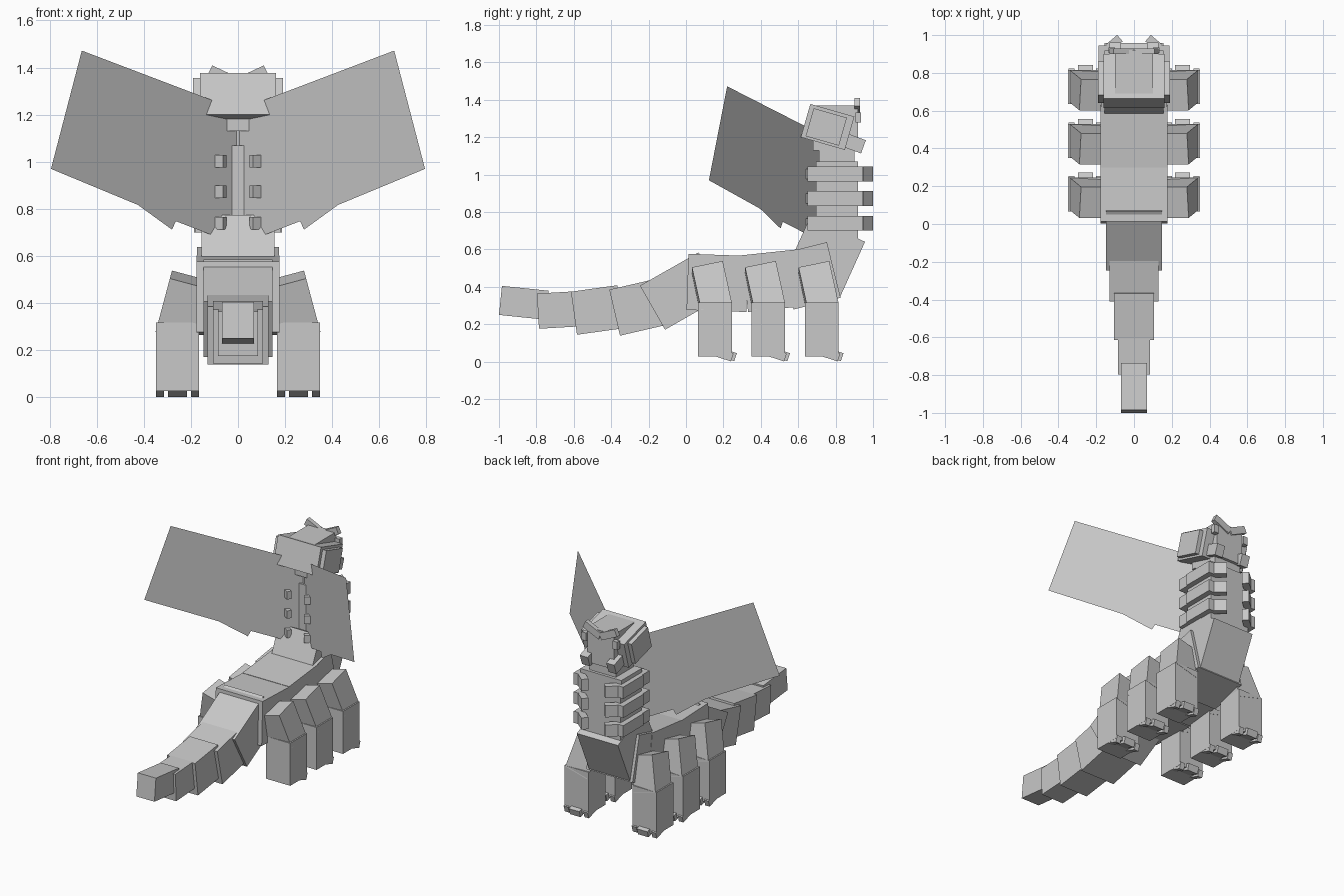
import bpy
import math
from mathutils import Euler, Vector

if "Cube" in bpy.data.objects:
    bpy.data.objects.remove(bpy.data.objects["Cube"])

grey = bpy.data.materials.new("stone grey")
grey.diffuse_color = (0.58, 0.58, 0.58, 1)
grey.use_nodes = True
grey.node_tree.nodes["Principled BSDF"].inputs["Base Color"].default_value = grey.diffuse_color


def mesh_object(name, verts, faces):
    me = bpy.data.meshes.new(name)
    me.from_pydata(verts, [], faces)
    me.materials.append(grey)
    ob = bpy.data.objects.new(name, me)
    bpy.context.collection.objects.link(ob)
    return ob


def box(name, centre, size, rot=(0, 0, 0)):
    r = Euler([math.radians(a) for a in rot]).to_matrix()
    c = Vector(centre)
    verts = [c + r @ Vector((x * size[0] / 2, y * size[1] / 2, z * size[2] / 2))
             for x in (-1, 1) for y in (-1, 1) for z in (-1, 1)]
    faces = [(0, 1, 3, 2), (4, 6, 7, 5), (0, 4, 5, 1),
             (2, 3, 7, 6), (0, 2, 6, 4), (1, 5, 7, 3)]
    return mesh_object(name, verts, faces)


def pair(name, centre, size, rot=(0, 0, 0)):
    # same box on both sides of x = 0
    for s, side in ((1, "right"), (-1, "left")):
        box(f"{name}_{side}", (centre[0] * s, centre[1], centre[2]), size,
            (rot[0], rot[1] * s, rot[2] * s))


# Tail: rear top corner, rear bottom corner (y, z), length, width
tail = [((-.246, .406), (-.112, .171), .36, .294),
        ((-.41, .385), (-.353, .139), .26, .26),
        ((-.615, .374), (-.583, .144), .25, .212),
        ((-.797, .364), (-.786, .176), .25, .168),
        ((-.984, .405), (-1.0, .25), .25, .137)]
for i, (top, low, length, width) in enumerate(tail):
    a, b = Vector(top), Vector(low)
    edge = b - a
    fwd = Vector((-edge.y, edge.x)).normalized()
    c = (a + b) / 2 + fwd * length / 2
    box(f"tail_segment_{i + 1}", (0, c.x, c.y), (width, length, edge.length),
        (math.degrees(math.atan2(fwd.y, fwd.x)), 0, 0))

# Long body and leaning chest
box("body_rear", (0, .168, .421), (.354, .32, .30), (-2, 0, 0))
box("body_middle", (0, .475, .434), (.354, .32, .305), (6, 0, 0))
box("body_front", (0, .664, .459), (.35, .26, .306), (14, 0, 0))
box("chest", (0, .744, .56), (.31, .322, .323), (-24.3, 0, 0))

# Upright torso and neck
box("torso", (0, .807, .83), (.30, .225, .42))
box("collar", (0, .807, 1.055), (.31, .225, .03))
box("neck", (0, .805, 1.1), (.2, .19, .14))

# Ribs curling round the torso
for i, z in enumerate((.74, .872, 1.003)):
    pair(f"rib_side_{i + 1}", (.155, .836, z), (.064, .218, .08))
    pair(f"rib_front_{i + 1}", (.105, .958, z), (.08, .045, .08), (0, 0, -40))
    pair(f"rib_back_{i + 1}", (.14, .69, z), (.08, .08, .08))
    pair(f"rib_tip_{i + 1}", (.09, .655, z), (.08, .03, .053), (0, 0, 33))

# Head, hood, side pads, brows, eyes and mandibles
box("head", (0, .80, 1.25), (.20, .24, .24))
box("hood", (0, .757, 1.255), (.324, .245, .185), (-16, 0, 0))
pair("side_pad", (.172, .75, 1.255), (.036, .185, .155), (-16, 0, 0))
pair("brow", (.061, .915, 1.36), (.13, .03, .048), (0, -25, 0))
pair("eye", (.117, .92, 1.305), (.034, .03, .055))
pair("mandible", (.1, .89, 1.17), (.06, .125, .075), (-20, 0, 0))

# Six legs with three toes each
for i, y in enumerate((0, .284, .57)):
    pair(f"upper_leg_{i + 1}", (.233, .139 + y, .386), (.17, .168, .24), (12, -15, 0))
    pair(f"lower_leg_{i + 1}", (.257, .155 + y, .172), (.184, .18, .29))
    pair(f"middle_toe_{i + 1}", (.257, .215 + y, .04), (.08, .105, .045), (-18, 0, 0))
    for k, x in enumerate((.183, .331)):
        pair(f"side_toe_{i + 1}_{k + 1}", (x, .2 + y, .038), (.034, .1, .045), (-18, 0, 0))

# Thin upright wings, swept backwards, as (x, z) outlines
outline = [(0, 1.22), (.663, 1.472), (.794, .97), (.425, .817), (.28, .712),
           (.264, .748), (.1, .685), (0, .73)]
for s, side in ((1, "right"), (-1, "left")):
    mesh_object(f"wing_{side}", [(s * x, .714 - .745 * x, z) for x, z in outline],
                [tuple(range(len(outline)))])
